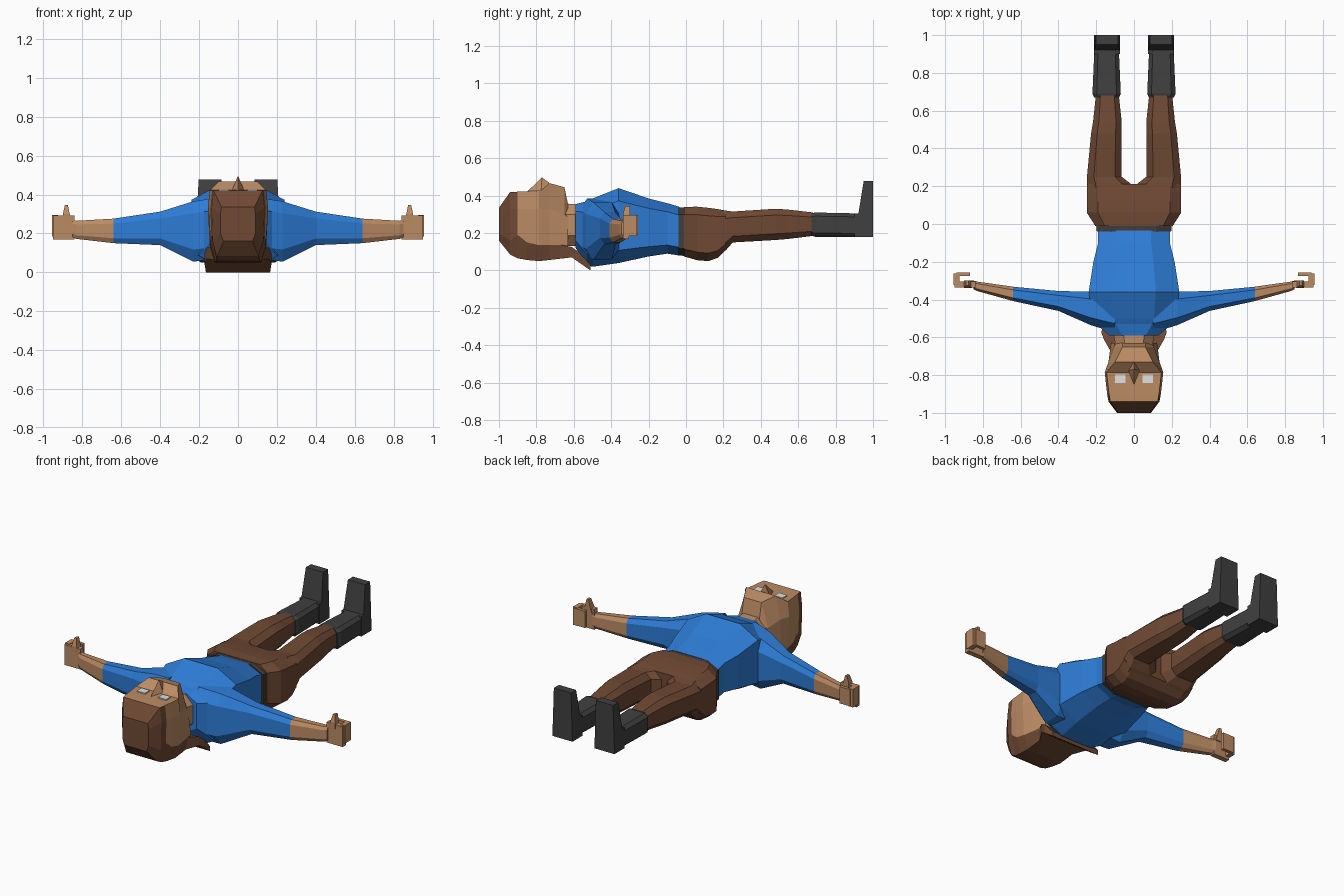
import bpy, bmesh


def material(name, rgb):
    m = bpy.data.materials.new(name)
    m.diffuse_color = (*rgb, 1)
    return m


BLUE = material("shirt blue", (0.027, 0.205, 0.68))
SKIN = material("skin tan", (0.50, 0.26, 0.127))
BROWN = material("brown", (0.16, 0.067, 0.034))
GREY = material("boot grey", (0.051, 0.051, 0.051))
BELT = material("belt dark", (0.055, 0.045, 0.04))
WHITE = material("eye white", (0.75, 0.75, 0.75))


def finish(name, bm, mats, mirror=False, rule=None):
    bmesh.ops.recalc_face_normals(bm, faces=bm.faces)
    me = bpy.data.meshes.new(name)
    if rule:
        for f in bm.faces:
            f.material_index = rule(f.calc_center_median())
    bm.to_mesh(me)
    bm.free()
    for m in mats:
        me.materials.append(m)
    ob = bpy.data.objects.new(name, me)
    bpy.context.collection.objects.link(ob)
    if mirror:
        mod = ob.modifiers.new("mirror", "MIRROR")
        mod.use_mirror_merge = False
    return ob


def loft(name, rings, mats, mirror=False, rule=None):
    """Skin a list of equal-length point rings and cap both ends."""
    bm = bmesh.new()
    vs = [[bm.verts.new(p) for p in r] for r in rings]
    n = len(vs[0])
    for a, b in zip(vs, vs[1:]):
        for i in range(n):
            j = (i + 1) % n
            bm.faces.new((a[i], a[j], b[j], b[i]))
    bm.faces.new(vs[0])
    bm.faces.new(vs[-1])
    return finish(name, bm, mats, mirror, rule)


def octagon(a0, a1, b0, b1, ca, cb):
    """Rectangle with corners cut by the fractions ca (width) and cb (height)."""
    da, db = (a1 - a0) * ca, (b1 - b0) * cb
    return [(a0 + da, b0), (a1 - da, b0), (a1, b0 + db), (a1, b1 - db),
            (a1 - da, b1), (a0 + da, b1), (a0, b1 - db), (a0, b0 + db)]


def along_y(sections, ca, cb):
    return [[(x, y, z) for x, z in octagon(x0, x1, z0, z1, ca, cb)]
            for y, x0, x1, z0, z1 in sections]


def along_x(sections, ca, cb):
    return [[(x, y, z) for y, z in octagon(y0, y1, z0, z1, ca, cb)]
            for x, y0, y1, z0, z1 in sections]


def centred(sections):
    return [(y, -w, w, z0, z1) for y, w, z0, z1 in sections]


def box(name, x0, x1, y0, y1, z0, z1, mat):
    r = [[(x, y0, z0), (x, y1, z0), (x, y1, z1), (x, y0, z1)] for x in (x0, x1)]
    return loft(name, r, [mat], True)


# Shirt body and sleeves
loft("shirt_body", along_y(centred([
    (-0.59, 0.13, 0.12, 0.355), (-0.53, 0.20, 0.03, 0.37),
    (-0.50, 0.22, 0.02, 0.385), (-0.36, 0.24, 0.04, 0.44),
    (-0.20, 0.215, 0.075, 0.385), (-0.10, 0.19, 0.09, 0.36),
    (-0.035, 0.19, 0.08, 0.34)]), 0.26, 0.17), [BLUE])
loft("sleeve", along_x([
    (0.10, -0.575, -0.36, 0.07, 0.385), (0.23, -0.535, -0.358, 0.055, 0.365),
    (0.40, -0.46, -0.355, 0.14, 0.312), (0.64, -0.408, -0.332, 0.15, 0.276)],
    0.22, 0.2), [BLUE], True)

# Forearm and curled hand
loft("forearm", along_x([
    (0.64, -0.408, -0.332, 0.15, 0.276), (0.83, -0.355, -0.305, 0.172, 0.265),
    (0.85, -0.345, -0.30, 0.18, 0.268)], 0.22, 0.2), [SKIN], True)
box("palm", 0.84, 0.95, -0.337, -0.305, 0.168, 0.293, SKIN)
box("fingers", 0.925, 0.955, -0.322, -0.262, 0.185, 0.296, SKIN)
box("fingertips", 0.868, 0.94, -0.276, -0.256, 0.19, 0.293, SKIN)
loft("thumb", [
    [(0.85, -0.337, 0.26), (0.90, -0.337, 0.26), (0.90, -0.30, 0.26), (0.85, -0.30, 0.26)],
    [(0.865, -0.338, 0.30), (0.90, -0.338, 0.30), (0.90, -0.30, 0.30), (0.865, -0.30, 0.30)],
    [(0.875, -0.325, 0.346), (0.89, -0.325, 0.346), (0.89, -0.30, 0.346), (0.875, -0.30, 0.346)]],
    [SKIN], True)

# Belt, hips and legs
loft("belt", along_y(centred([(-0.04, 0.197, 0.08, 0.338), (-0.005, 0.20, 0.078, 0.338)]),
                     0.2, 0.15), [BELT])
loft("hips", along_y(centred([
    (-0.01, 0.205, 0.075, 0.34), (0.06, 0.25, 0.055, 0.341),
    (0.12, 0.25, 0.05, 0.335), (0.17, 0.25, 0.068, 0.328),
    (0.212, 0.25, 0.11, 0.32)]), 0.12, 0.15), [BROWN])
loft("leg", along_y([
    (0.19, 0.005, 0.25, 0.09, 0.322), (0.215, 0.02, 0.25, 0.11, 0.32),
    (0.25, 0.065, 0.249, 0.15, 0.315), (0.48, 0.065, 0.227, 0.163, 0.33),
    (0.54, 0.065, 0.217, 0.168, 0.326), (0.68, 0.08, 0.202, 0.185, 0.31)],
    0.2, 0.2), [BROWN], True)

# Boots with the toes pointing up
loft("boot_shaft", along_y([
    (0.67, 0.078, 0.21, 0.188, 0.305), (0.69, 0.07, 0.22, 0.18, 0.31),
    (0.92, 0.08, 0.21, 0.18, 0.305)], 0.15, 0.15), [GREY], True)
foot = [(0.90, 0.18), (1.0, 0.18), (1.0, 0.478), (0.95, 0.478), (0.922, 0.305), (0.90, 0.305)]
loft("boot_foot", [[(x + s * (0.01 if z > 0.4 else 0), y, z) for y, z in foot]
                   for x, s in ((0.075, 1), (0.212, -1))], [GREY], True)

# Neck and head: hair on the crown and back, skin on the face
loft("neck", along_y(centred([(-0.70, 0.10, 0.13, 0.36), (-0.63, 0.10, 0.13, 0.357),
                              (-0.57, 0.11, 0.13, 0.352)]), 0.25, 0.25), [SKIN])
head = [
    (-1.0, [(0.075, 0.16), (0.09, 0.20), (0.09, 0.30), (0.085, 0.335)]),
    (-0.94, [(0.105, 0.085), (0.13, 0.16), (0.135, 0.33), (0.125, 0.42)]),
    (-0.90, [(0.11, 0.065), (0.137, 0.19), (0.142, 0.33), (0.132, 0.421)]),
    (-0.85, [(0.115, 0.056), (0.143, 0.15), (0.148, 0.33), (0.138, 0.421)]),
    (-0.785, [(0.12, 0.05), (0.145, 0.135), (0.155, 0.33), (0.145, 0.422)]),
    (-0.73, [(0.12, 0.056), (0.135, 0.135), (0.135, 0.33), (0.10, 0.467)]),
    (-0.65, [(0.12, 0.066), (0.125, 0.135), (0.105, 0.30), (0.06, 0.445)]),
    (-0.63, [(0.11, 0.11), (0.12, 0.14), (0.10, 0.28), (0.06, 0.35)])]


def face_or_hair(c):
    if c.y > -0.64:
        return 1
    return int((c.y > -0.91 and c.z > 0.14) or (c.y > -0.94 and c.z > 0.41))


loft("head", [[(x, y, z) for x, z in h] + [(-x, y, z) for x, z in reversed(h)]
              for y, h in head], [BROWN, SKIN], rule=face_or_hair)

# Flared hair at the nape
loft("nape_hair", [
    [(-w, y, z0), (w, y, z0), (w, y, z1), (-w, y, z1)] for y, w, z0, z1 in
    [(-0.68, 0.12, 0.062, 0.14), (-0.61, 0.16, 0.07, 0.125), (-0.575, 0.172, 0.045, 0.10),
     (-0.51, 0.165, 0.0, 0.03)]], [BROWN])

# Nose and eyes
bm = bmesh.new()
for p in [(0, -0.85, 0.421), (-0.03, -0.775, 0.425), (0.03, -0.775, 0.425),
          (0, -0.77, 0.497), (0, -0.73, 0.468)]:
    bm.verts.new(p)
bmesh.ops.convex_hull(bm, input=bm.verts)
finish("nose", bm, [SKIN])
box("eye", 0.045, 0.10, -0.843, -0.797, 0.42, 0.428, WHITE)
